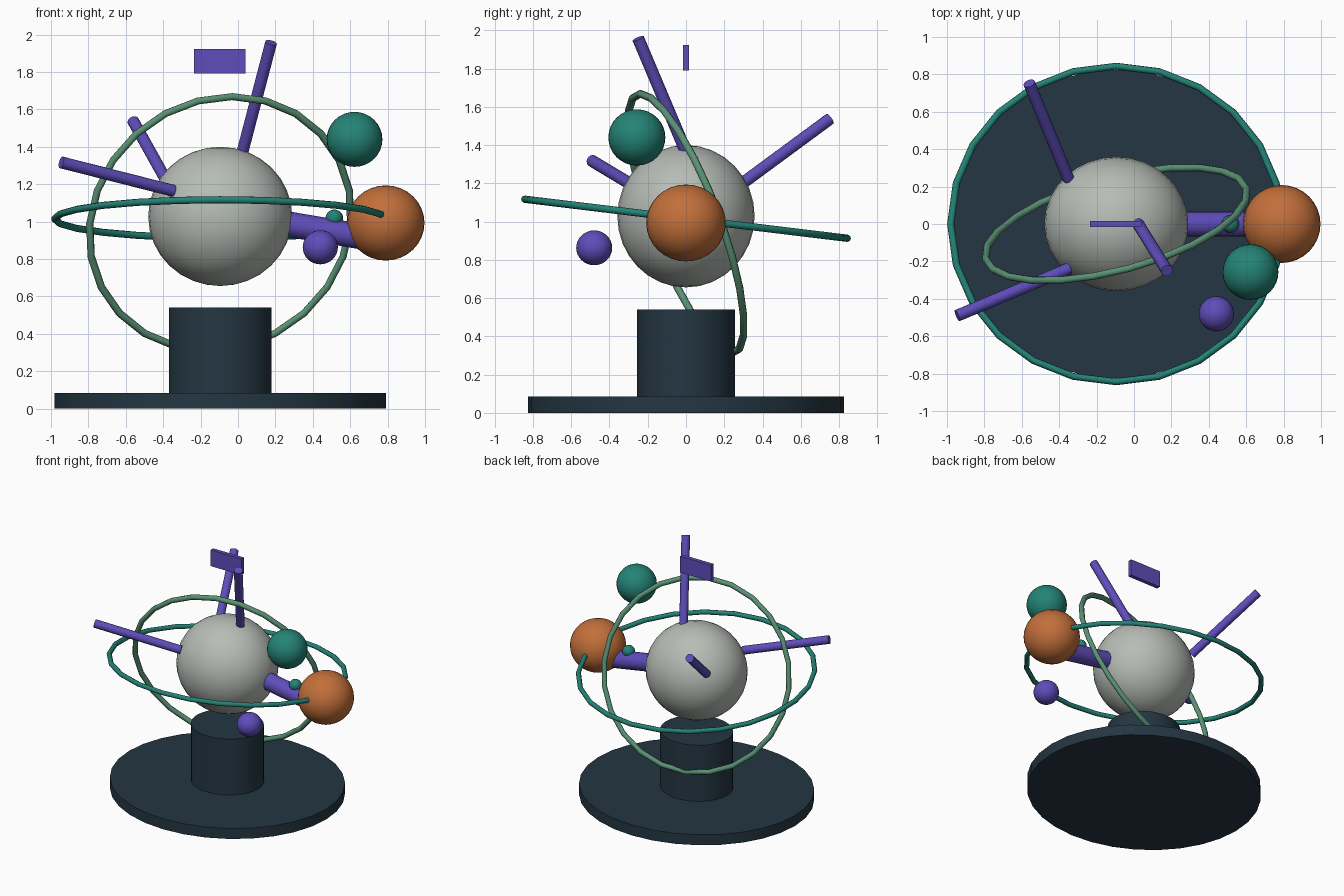
import bpy, math
from mathutils import Vector, Matrix, Euler

if "Cube" in bpy.data.objects:
    bpy.data.objects.remove(bpy.data.objects["Cube"])


def make_mat(name, r, g, b):
    lin = [((c / 255 + 0.055) / 1.055) ** 2.4 for c in (r, g, b)]
    m = bpy.data.materials.new(name)
    m.diffuse_color = (*lin, 1)
    m.use_nodes = True
    m.node_tree.nodes["Principled BSDF"].inputs["Base Color"].default_value = m.diffuse_color
    return m


NAVY = make_mat("dark navy", 36, 54, 66)
GREY = make_mat("pale grey", 182, 188, 182)
PURPLE = make_mat("purple", 94, 77, 186)
TEAL = make_mat("teal", 36, 131, 118)
GREEN = make_mat("sage green", 90, 146, 117)
ORANGE = make_mat("orange", 194, 111, 58)


def finish(name, mat, angle=35):
    ob = bpy.context.object
    ob.name = name
    ob.data.materials.append(mat)
    bpy.ops.object.shade_smooth_by_angle(angle=math.radians(angle))
    return ob


def ball(name, mat, loc, radii, segs=32, rings=16):
    bpy.ops.mesh.primitive_uv_sphere_add(segments=segs, ring_count=rings, radius=1, location=loc)
    bpy.context.object.scale = radii
    return finish(name, mat)


def drum(name, mat, z0, z1, rx, ry):
    bpy.ops.mesh.primitive_cylinder_add(vertices=32, radius=1, depth=z1 - z0,
                                        location=(CX, 0, (z0 + z1) / 2))
    bpy.context.object.scale = (rx, ry, 1)
    return finish(name, mat)


def rod(name, mat, start, end, r):
    a, b = Vector(start), Vector(end)
    bpy.ops.mesh.primitive_cylinder_add(vertices=16, radius=r, depth=(b - a).length,
                                        location=(a + b) / 2)
    bpy.context.object.rotation_euler = (b - a).to_track_quat('Z', 'Y').to_euler()
    return finish(name, mat)


def hoop(name, mat, z, rx, ry, tube, rot):
    # slightly oval 24-sided hoop with a round tube
    bpy.ops.mesh.primitive_torus_add(major_segments=24, minor_segments=8,
                                     major_radius=rx, minor_radius=tube, location=(CX, 0, z))
    ob = bpy.context.object
    ob.scale = (1, ry / rx, 1)
    ob.rotation_euler = Euler([math.radians(a) for a in rot])
    return finish(name, mat, 60)


CX = -0.095

# Stand
drum("base_disc", NAVY, 0, 0.085, 0.885, 0.825)
drum("pedestal", NAVY, 0.08, 0.54, 0.275, 0.257)

# Central globe and the hoops around it
ball("globe", GREY, (CX, 0, 1.028), (0.385, 0.359, 0.372))
hoop("level_hoop", TEAL, 1.015, 0.885, 0.85, 0.019, (-6.9, 0, 0))
hoop("upright_hoop", GREEN, 0.99, 0.722, 0.722, 0.02, (-70, 0, 15))

# Spokes standing out of the globe
rod("top_spoke", PURPLE, (0.022, 0.0, 1.365), (0.177, -0.25, 1.957), 0.032)
rod("back_spoke", PURPLE, (-0.35, 0.24, 1.16), (-0.56, 0.752, 1.537), 0.032)
rod("left_spoke", PURPLE, (-0.345, -0.237, 1.165), (-0.945, -0.49, 1.317), 0.032)

# Thick arm carrying the large satellite
rod("satellite_arm", PURPLE, (0.265, 0, 0.987), (0.72, 0, 0.91), 0.068)

# Satellites
ball("large_satellite", ORANGE, (0.79, 0, 0.993), (0.207, 0.208, 0.201))
ball("upper_satellite", TEAL, (0.623, -0.257, 1.44), (0.149, 0.149, 0.147))
ball("lower_satellite", PURPLE, (0.44, -0.48, 0.863), (0.094, 0.094, 0.091))
ball("arm_bead", TEAL, (0.515, 0, 1.02), (0.047, 0.047, 0.045), 16, 10)

# Floating plate
bpy.ops.mesh.primitive_cube_add(size=1, location=(-0.097, 0, 1.857))
bpy.context.object.scale = (0.275, 0.032, 0.132)
finish("floating_plate", PURPLE)
